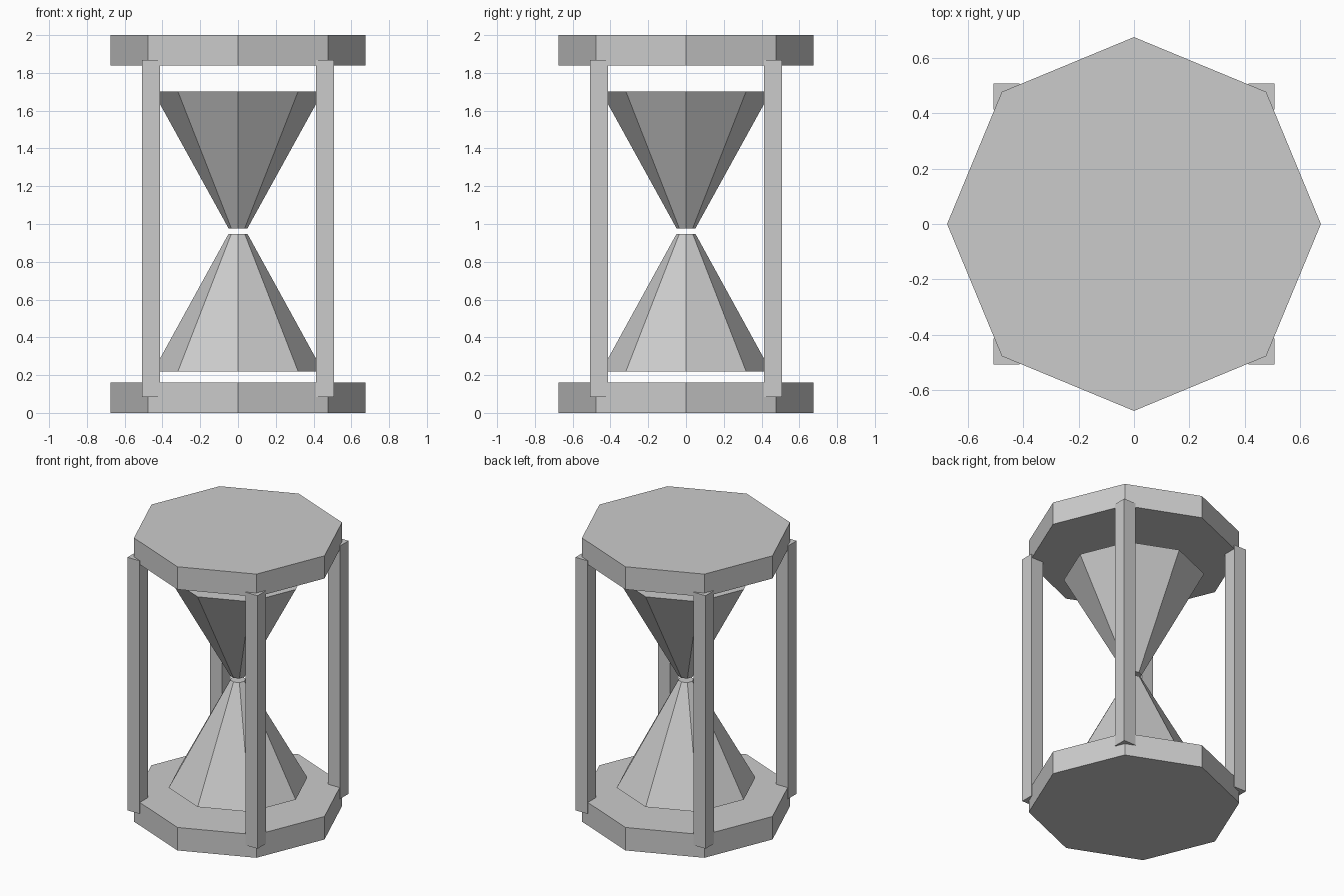
import bpy
import math

cube = bpy.data.objects.get("Cube")
if cube:
    bpy.data.objects.remove(cube, do_unlink=True)

# One plain grey for everything
grey = bpy.data.materials.new("plain grey")
grey.use_nodes = True
colour = (0.6, 0.6, 0.6, 1)
grey.diffuse_color = colour
grey.node_tree.nodes["Principled BSDF"].inputs["Base Color"].default_value = colour


def finish(name):
    obj = bpy.context.object
    obj.name = name
    obj.data.materials.clear()
    obj.data.materials.append(grey)
    return obj


def octagon(name, r_low, r_high, z_low, z_high):
    """Capped eight-sided frustum with corners on the x and y axes."""
    bpy.ops.mesh.primitive_cone_add(
        vertices=8, radius1=r_low, radius2=r_high, depth=z_high - z_low,
        location=(0, 0, (z_low + z_high) / 2))
    return finish(name)


# End plates
octagon("bottom_plate", 0.675, 0.675, 0, 0.162)
octagon("top_plate", 0.675, 0.675, 1.84, 2)

# Glass bulbs, separated by a small gap at the neck
octagon("lower_bulb", 0.45, 0.05, 0.22, 0.948)
octagon("upper_bulb", 0.05, 0.45, 0.977, 1.702)

# Square corner posts, set partly into the plates
post_low, post_high, post_width, post_offset = 0.083, 1.867, 0.094, 0.46
for side, sx in (("left", 1), ("right", -1)):
    for end, sy in (("front", -1), ("back", 1)):
        bpy.ops.mesh.primitive_cube_add(
            size=1, location=(sx * post_offset, sy * post_offset, (post_low + post_high) / 2))
        post = finish(f"{end}_{side}_post")
        post.scale = (post_width, post_width, post_high - post_low)
